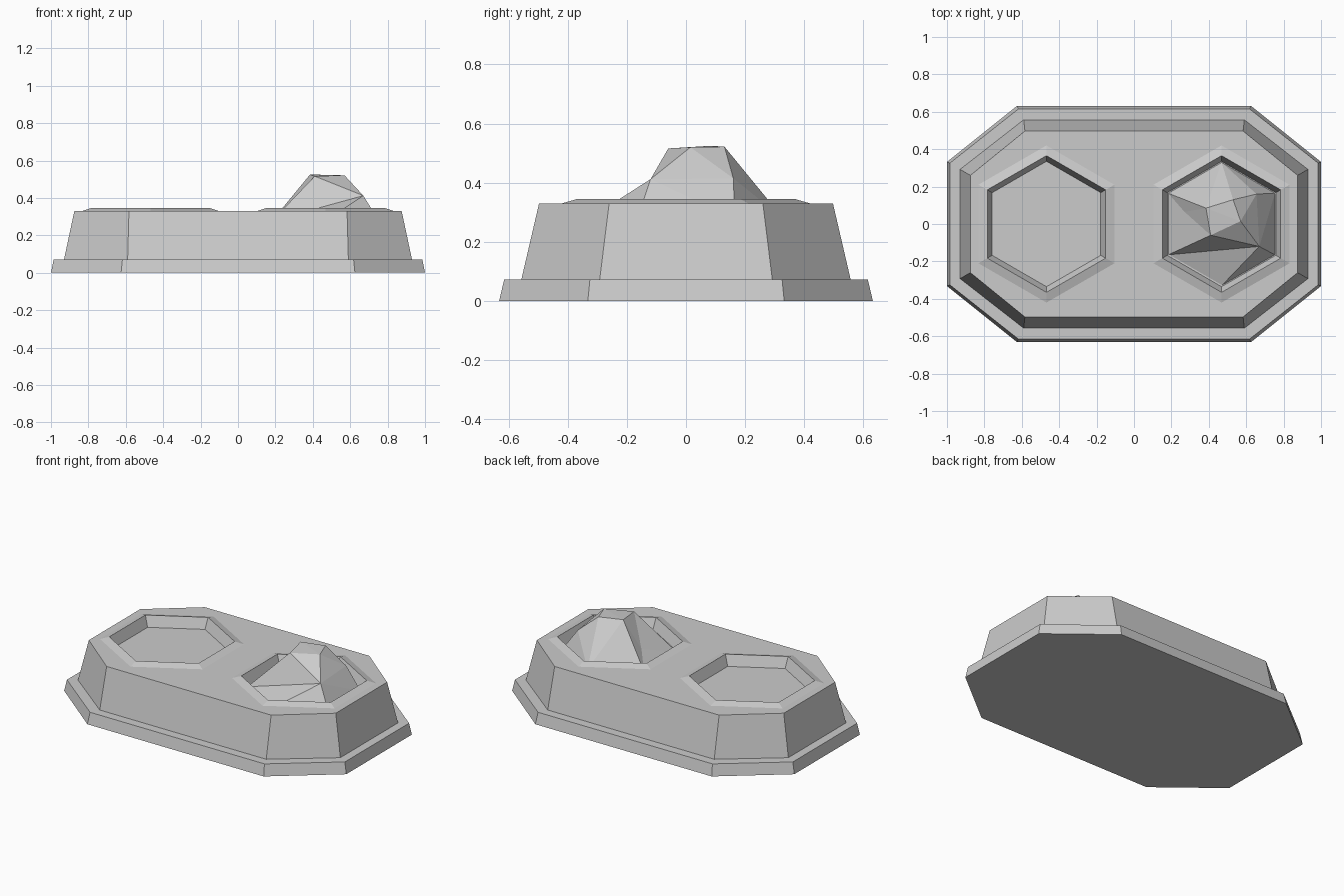
import bpy
import bmesh
import math

if "Cube" in bpy.data.objects:
    bpy.data.objects.remove(bpy.data.objects["Cube"])


def make_object(name, verts, faces):
    mesh = bpy.data.meshes.new(name)
    mesh.from_pydata(verts, [], faces)
    bm = bmesh.new()
    bm.from_mesh(mesh)
    bmesh.ops.recalc_face_normals(bm, faces=bm.faces)
    bm.to_mesh(mesh)
    bm.free()
    obj = bpy.data.objects.new(name, mesh)
    bpy.context.collection.objects.link(obj)
    return obj


def loft(name, rings):
    """Closed solid through a stack of equal-sized rings."""
    n = len(rings[0])
    verts = [v for ring in rings for v in ring]
    faces = [tuple(range(n)), tuple(range(len(verts) - n, len(verts)))]
    for k in range(len(rings) - 1):
        for i in range(n):
            j = (i + 1) % n
            faces.append((k * n + i, k * n + j, k * n + n + j, k * n + n + i))
    return make_object(name, verts, faces)


def octagon(x, y, cx, cy, z):
    quarter = [(x, cy), (cx, y)]
    pts = quarter + [(-a, b) for a, b in quarter[::-1]]
    pts += [(-a, -b) for a, b in pts]
    return [(a, b, z) for a, b in pts]


def hexagon(cx, r, z):
    angles = [math.radians(30 + 60 * i) for i in range(6)]
    return [(cx + r * math.cos(a), r * math.sin(a), z) for a in angles]


def boolean(target, helper, operation):
    helper.hide_render = True
    mod = target.modifiers.new(operation.title(), 'BOOLEAN')
    mod.operation = operation
    mod.solver = 'EXACT'
    mod.object = helper
    bpy.context.view_layer.objects.active = target
    bpy.ops.object.modifier_apply(modifier=mod.name)
    bpy.data.objects.remove(helper)


# Stepped octagonal plinth
body = loft("plinth", [
    octagon(1.0, 0.632, 0.625, 0.332, 0.0),
    octagon(0.985, 0.615, 0.618, 0.325, 0.072),
    octagon(0.93, 0.557, 0.59, 0.292, 0.072),
    octagon(0.875, 0.497, 0.583, 0.26, 0.33),
])

# Raised hexagonal rims with sunken sockets
for side in (-1, 1):
    c = 0.468 * side
    rim = loft("rim", [hexagon(c, 0.42, 0.29), hexagon(c, 0.42, 0.33),
                       hexagon(c, 0.365, 0.346)])
    boolean(body, rim, 'UNION')
    pit = loft("socket_cutter", [hexagon(c, 0.335, 0.28),
                                 hexagon(c, 0.3655, 0.346),
                                 hexagon(c, 0.39, 0.40)])
    boolean(body, pit, 'DIFFERENCE')

# Faceted rock sitting in the right socket
floor = hexagon(0.468, 0.33, 0.278)          # 0-5: foot of the rock
upper = [(0.385, 0.085, 0.525), (0.53, 0.13, 0.522),    # 6-9: flat crown
         (0.57, 0.015, 0.52), (0.41, -0.06, 0.516),
         (0.27, 0.065, 0.36), (0.67, -0.12, 0.412),     # 10 left, 11 front right
         (0.655, 0.16, 0.415)]                          # 12 back right
make_object("rock", floor + upper, [
    (0, 1, 2, 3, 4, 5), (6, 7, 8), (6, 8, 9),
    (6, 10, 9), (10, 3, 9), (10, 2, 3), (6, 2, 10), (6, 1, 2),
    (6, 7, 1), (7, 12, 1), (12, 0, 1), (12, 8, 7), (12, 11, 8),
    (12, 0, 11), (11, 0, 5), (9, 8, 11), (9, 11, 3), (3, 11, 4), (4, 11, 5),
])
